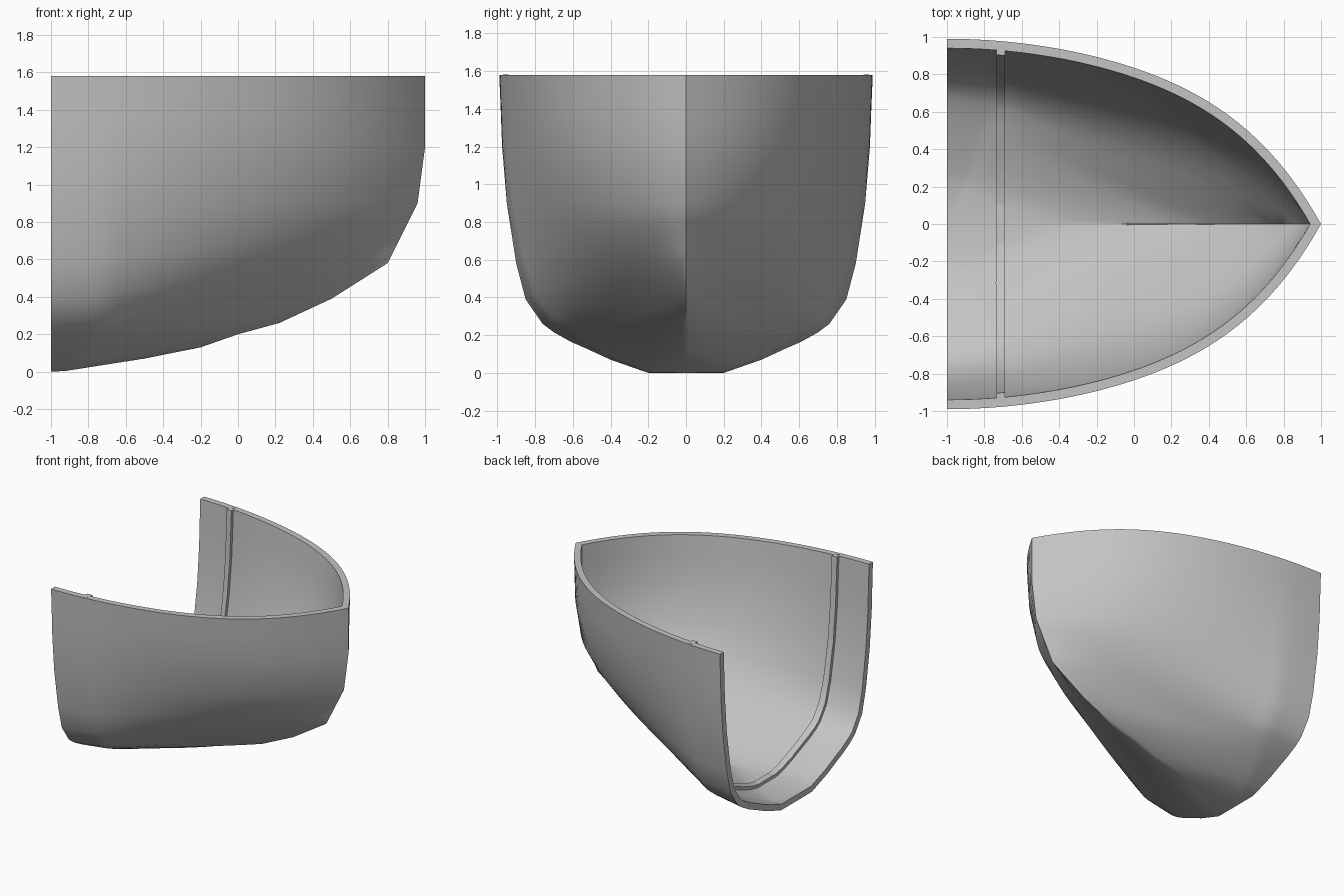
import bpy, bmesh
from mathutils import Vector

if "Cube" in bpy.data.objects:
    bpy.data.objects.remove(bpy.data.objects["Cube"])

TOP, STERN, WALL, STEPS = 1.58, -1.0, 0.05, 36

grey = bpy.data.materials.new("hull_grey")
grey.use_nodes = True
grey.diffuse_color = (0.55, 0.55, 0.55, 1)
grey.node_tree.nodes["Principled BSDF"].inputs["Base Color"].default_value = (0.55, 0.55, 0.55, 1)

# Plank lines: stern half-width, stern height, stem x, stem height, fullness
PLANKS = [
    (0, 0, -0.9, 0.01, 0), (0.2, 0, -0.5, 0.07, 0.3), (0.3, 0.035, -0.2, 0.13, 0.25),
    (0.4, 0.07, 0, 0.2, 0.2), (0.53, 0.13, 0.22, 0.26, 0.1), (0.61, 0.165, 0.5, 0.39, 0.03),
    (0.7, 0.215, 0.8, 0.58, 0), (0.76, 0.26, 0.835, 0.65, 0.15), (0.85, 0.39, 0.87, 0.72, 0.32),
    (0.9, 0.58, 0.915, 0.81, 0.53), (0.95, 0.9, 0.96, 0.9, 0.7),
    (0.975, 1.2, 1, 1.2, 0.88), (0.982, 1.39, 1, 1.39, 0.95), (0.99, TOP, 1, TOP, 1),
]


def plank_point(plank, t):
    width, z0, x1, z1, full = plank
    straight = min(1 - 0.35 * t, 1.12 * (1 - t))
    arc = (1 - t ** 2) * (1 + 0.4 * t ** 2 + 0.4 * t ** 4)
    y = width * ((1 - full) * straight + full * arc)
    return (STERN + (x1 - STERN) * t, max(y, 0), z0 + (z1 - z0) * (1 - straight))


def offset_verts(bm, dist, x_ends):
    """Inward positions that keep the rim, ends and centreline flat."""
    bm.normal_update()
    out = {}
    for v in bm.verts:
        n = v.normal.copy()
        if abs(v.co.y) < 1e-5:
            n.y = 0
        if any(abs(v.co.x - x) < 1e-4 for x in x_ends):
            n.x = 0
        if abs(v.co.z - TOP) < 1e-5:
            n.z = 0
        out[v] = v.co - n * min(dist / max(n.length_squared, 1e-6), dist * 2)
    return out


def thicken(bm, dist, x_ends):
    moved = offset_verts(bm, dist, x_ends)
    faces, edges = list(bm.faces), [e for e in bm.edges if e.is_boundary]
    inner = {v: bm.verts.new(p) for v, p in moved.items()}
    for f in faces:
        bm.faces.new([inner[v] for v in reversed(f.verts)])
    for e in edges:
        a, b = e.verts
        if max(a.co.y, b.co.y) > 1e-5:
            bm.faces.new((a, b, inner[b], inner[a]))
    bmesh.ops.recalc_face_normals(bm, faces=bm.faces)


def finish(bm, name):
    mesh = bpy.data.meshes.new(name)
    bm.to_mesh(mesh)
    bm.free()
    mesh.materials.append(grey)
    obj = bpy.data.objects.new(name, mesh)
    bpy.context.collection.objects.link(obj)
    mirror = obj.modifiers.new("Mirror", 'MIRROR')
    mirror.use_axis = (False, True, False)
    mirror.use_clip = True
    bpy.ops.object.select_all(action='DESELECT')
    obj.select_set(True)
    bpy.context.view_layer.objects.active = obj
    bpy.ops.object.modifier_apply(modifier="Mirror")
    bpy.ops.object.shade_smooth_by_angle(angle=0.5)


def hull_sheet():
    bm = bmesh.new()
    rows = [[bm.verts.new(plank_point(p, i / STEPS)) for i in range(STEPS + 1)] for p in PLANKS]
    for low, high in zip(rows, rows[1:]):
        for i in range(STEPS):
            bm.faces.new((low[i], low[i + 1], high[i + 1], high[i]))
    bmesh.ops.recalc_face_normals(bm, faces=bm.faces)
    side = max(bm.faces, key=lambda f: f.calc_center_median().z)
    if side.normal.y < 0:
        bmesh.ops.reverse_faces(bm, faces=bm.faces)
    return bm


# Hull shell
hull = hull_sheet()
thicken(hull, WALL, [STERN])
finish(hull, "bow_hull")

# Raised rib around the inside of the hull
RIB = (-0.735, -0.69)
rib = hull_sheet()
for v, p in offset_verts(rib, WALL * 0.9, [STERN]).items():
    v.co = p
for x, direction in zip(RIB, (-1, 1)):
    bmesh.ops.bisect_plane(rib, geom=rib.verts[:] + rib.edges[:] + rib.faces[:],
                           plane_co=(x, 0, 0), plane_no=(direction, 0, 0), clear_outer=True)
thicken(rib, 0.03, RIB)
finish(rib, "inner_rib")

# Small round plugs on the rim above the rib
plug = bmesh.new()
bmesh.ops.create_cone(plug, cap_ends=True, segments=16, radius1=0.015, radius2=0.015, depth=0.004)
bmesh.ops.translate(plug, verts=plug.verts, vec=Vector((-0.71, 0.955, TOP)))
finish(plug, "rim_plug")
